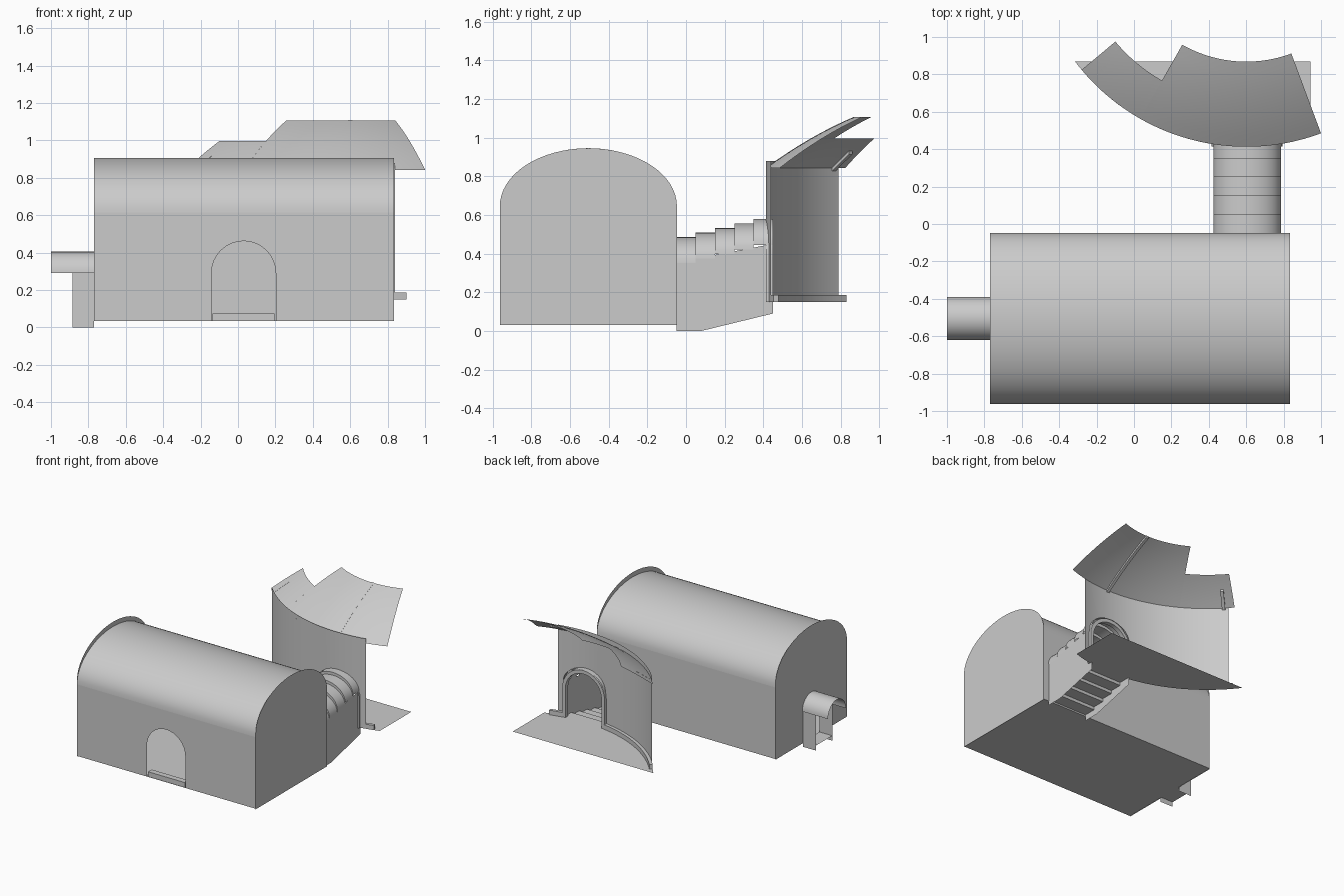
import bpy, bmesh
from math import sin, cos, pi, radians, sqrt, acos

if "Cube" in bpy.data.objects:
    bpy.data.objects.remove(bpy.data.objects["Cube"])


def finish(name, bm, smooth=True):
    bmesh.ops.remove_doubles(bm, verts=bm.verts, dist=1e-5)
    bmesh.ops.recalc_face_normals(bm, faces=bm.faces)
    me = bpy.data.meshes.new(name)
    bm.to_mesh(me)
    bm.free()
    ob = bpy.data.objects.new(name, me)
    bpy.context.collection.objects.link(ob)
    if smooth:
        bpy.ops.object.select_all(action='DESELECT')
        ob.select_set(True)
        bpy.context.view_layer.objects.active = ob
        bpy.ops.object.shade_smooth_by_angle(angle=radians(30))
    return ob


def loft(name, rows, closed=False):
    """Skin a list of point rows; closed wraps each row and caps the ends."""
    bm = bmesh.new()
    vs = [[bm.verts.new(p) for p in r] for r in rows]
    n = len(rows[0])
    for a, b in zip(vs, vs[1:]):
        for i in range(n if closed else n - 1):
            j = (i + 1) % n
            bm.faces.new((a[i], a[j], b[j], b[i]))
    if closed:
        bm.faces.new(vs[0])
        bm.faces.new(vs[-1])
    return finish(name, bm)


def sheet(name, pts):
    bm = bmesh.new()
    bm.faces.new([bm.verts.new(p) for p in pts])
    return finish(name, bm, False)


def wall(name, u0, u1, base, top, place, door=None, n=24):
    """Upright sheet made of columns; door = (centre, half width, spring height)."""
    us = [(u0 + (u1 - u0) * (0.5 - 0.5 * cos(pi * i / n)), base) for i in range(n + 1)]
    if door:
        c, h, s = door
        us = [u for u in us if abs(u[0] - c) > h]
        us += [(c - h, base), (c + h, base + 1e-9)]
        arch = [(c - h * cos(pi * i / 16), s + h * sin(pi * i / 16)) for i in range(17)]
        us = sorted(u for u in us if u[0] < c) + arch + sorted(u for u in us if u[0] > c)
    rows = [[place(u, z), place(u, top(u))] for u, z in us]
    return loft(name, rows)


def arch(c, h, spring, rise, n=20):
    return [(c - h * cos(pi * i / n), spring + rise * sin(pi * i / n)) for i in range(n + 1)]


def box(name, lo, hi):
    rows = [[(x, lo[1], lo[2]), (x, hi[1], lo[2]), (x, hi[1], hi[2]), (x, lo[1], hi[2])]
            for x in (lo[0], hi[0])]
    return loft(name, rows, True)


# --- Vaulted hall ---
XL, XR, YF, YB, Z0, ZS = -0.77, 0.833, -0.963, -0.047, 0.035, 0.615
YC, HW = (YF + YB) / 2, (YB - YF) / 2
wall("hall_front_wall", XL, XR, Z0, lambda u: ZS, lambda u, z: (u, YF, z), (0.03, 0.172, 0.29))
wall("hall_back_wall", XL, XR, Z0, lambda u: ZS, lambda u, z: (u, YB, z), (0.605, 0.165, 0.30))
sheet("hall_floor", [(XL, YF, Z0), (XR, YF, Z0), (XR, YB, Z0), (XL, YB, Z0)])
loft("hall_vault", [[(x, y, z) for y, z in arch(YC, HW, ZS, 0.292, 32)] for x in (XL, XR)])
end_top = lambda y: 0.645 + 0.3 * sqrt(max(0, 1 - ((y - YC) / HW) ** 2))
wall("hall_end_right", YF, YB, 0.03, end_top, lambda u, z: (XR, u, z), None, 32)
wall("hall_end_left", YF, YB, 0.03, end_top, lambda u, z: (XL, u, z), (-0.505, 0.105, 0.29), 32)
box("door_threshold", (-0.135, YF + 0.004, Z0), (0.195, YF + 0.05, 0.075))

# --- Small side passage on the left ---
loft("side_vault", [[(x, y, z) for y, z in arch(-0.505, 0.115, 0.29, 0.115)] for x in (-1.0, XL)])
for tag, y in (("front", -0.61), ("back", -0.40)):
    sheet("side_passage_wall_" + tag,
          [(-0.885, y, 0), (XL, y, 0), (XL, y, 0.33), (-0.885, y, 0.33)])
sheet("side_passage_floor",
      [(-0.885, -0.61, 0.04), (XL, -0.61, 0.04), (XL, -0.40, 0.04), (-0.885, -0.40, 0.04)])

# --- Stepped passage behind the hall ---
PX, PW = 0.605, 0.178
vault_rows, stair_rows = [], []
for i in range(5):
    for y in (-0.05 + 0.1 * i, 0.05 + 0.1 * i):
        vault_rows.append([(x, y, z) for x, z in arch(PX, PW + 0.003, 0.35 + 0.0235 * i, 0.135)])
        stair_rows.append([(PX - PW, y, 0.05 + 0.025 * i), (PX + PW, y, 0.05 + 0.025 * i)])
stair_rows.insert(0, [(PX - PW, -0.05, Z0), (PX + PW, -0.05, Z0)])
loft("passage_stepped_vault", vault_rows)
loft("passage_stairs", stair_rows)
for tag, s in (("left", -1), ("right", 1)):
    sheet("passage_wall_" + tag, [(PX + s * PW, y, z) for y, z in
          ((-0.05, 0), (0.08, 0), (0.45, 0.09), (0.45, 0.45), (-0.05, 0.355))])

# --- Curved courtyard wall with arched doorway ---
CX, CY, R = 0.6, 1.56, 1.147


def polar(a, r, z):
    return (CX + r * sin(a), CY - r * cos(a), z)


a0, a1 = radians(-47.8), radians(12.1)
wall("curved_wall", CX + R * a0, CX + R * a1, 0.15, lambda u: 0.88,
     lambda u, z: polar((u - CX) / R, R, z), (PX, 0.165, 0.385), 40)


# Door frame follows the arch and projects into the court
def frame_path(h):
    return [(PX - h, 0.15)] + arch(PX, h, 0.385, h, 16) + [(PX + h, 0.15)]


rows = []
for (xi, zi), (xo, zo) in zip(frame_path(0.162), frame_path(0.19)):
    rows.append([(xi, 0.415, zi), (xo, 0.415, zo), (xo, 0.45, zo), (xi, 0.45, zi)])
loft("doorway_frame", rows, True)


# Curb, interrupted by the doorway
def curb(name, d0, d1, n):
    rows = []
    for i in range(n + 1):
        a = radians(d0 + (d1 - d0) * i / n)
        rows.append([polar(a, R, 0.15), polar(a, R, 0.187),
                     polar(a, R - 0.025, 0.187), polar(a, R - 0.025, 0.15)])
    loft(name, rows, True)


curb("curb_left", -49.5, -9.3, 24)
curb("curb_right", 9.8, 15.2, 4)

# Court floor: circle segment
floor = [polar(radians(-53 + 70.5 * i / 40), R, 0.15) for i in range(41)]
sheet("court_floor", floor + [(0.945, 0.87, 0.15)])


# --- Curved roof shell in two panels ---
def roof_z(r):
    t = R - r
    return 0.843 + 0.731 * t - 0.336 * t * t


def roof_panel(name, d0, d1, r_in, n, m=8):
    loft(name, [[polar(radians(d0 + (d1 - d0) * i / n), r, roof_z(r))
                 for r in (R + (r_in - R) * k / m for k in range(m + 1))] for i in range(n + 1)])


roof_panel("roof_panel_right", -29.6, 20.4, 0.692, 24)
roof_panel("roof_panel_left", -50.1, -29.6, 0.912, 10)


# Ribs under the roof
def rib(name, deg, r0, r1, w=0.012, n=8):
    rows = []
    for i in range(n + 1):
        r = r0 + (r1 - r0) * i / n
        z = roof_z(r)
        rows.append([polar(radians(deg) + s * w / r, r, z + d)
                     for s, d in ((-1, 0.001), (1, 0.001), (1, -0.018), (-1, -0.018))])
    loft(name, rows, True)


rib("roof_rib_middle", 0, 1.145, 0.69)
rib("roof_rib_left", -46, 1.145, 1.02)
